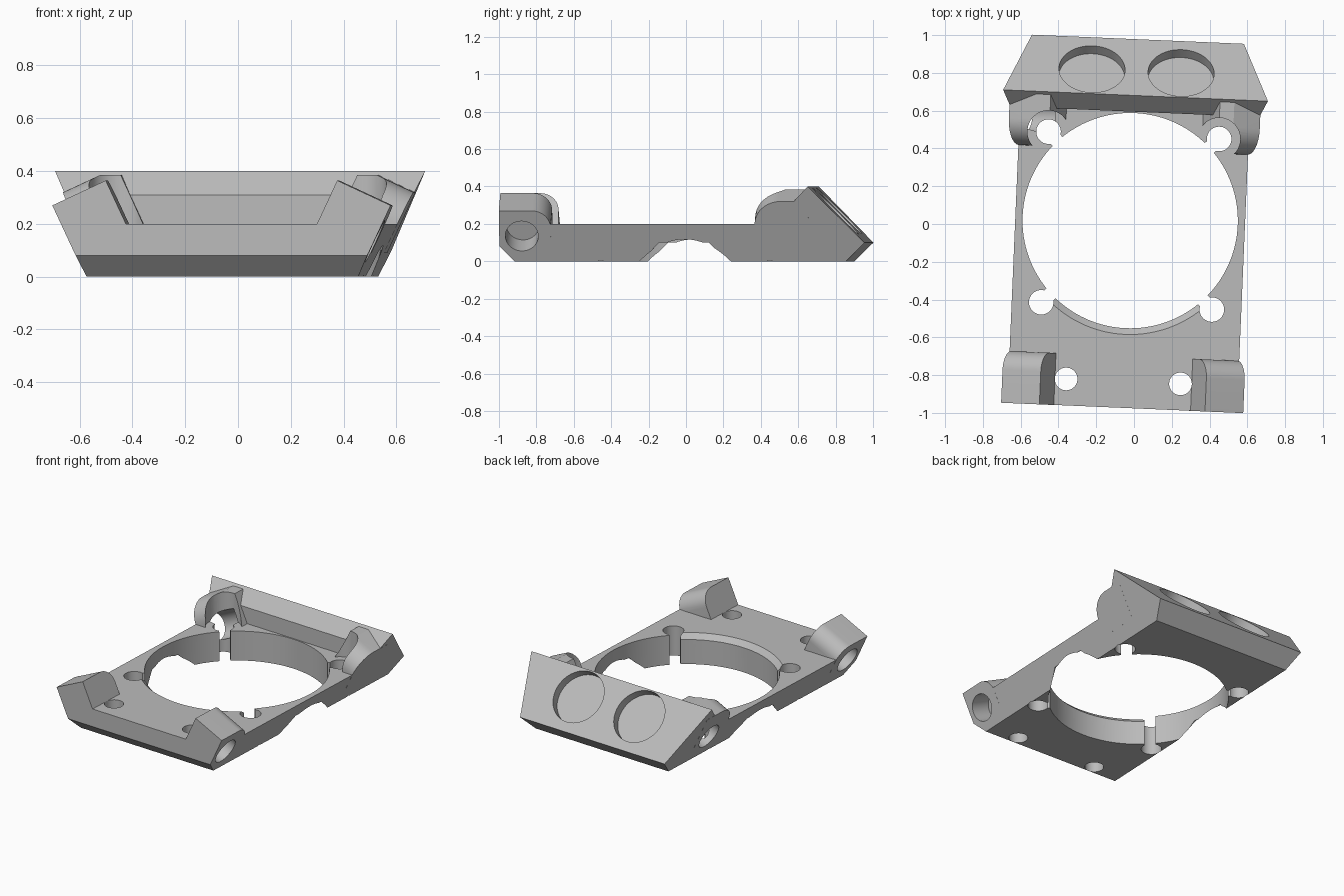
import bpy, bmesh
from math import cos, sin, pi, radians
from mathutils import Matrix, Vector

default = bpy.data.objects.get("Cube")
if default:
    bpy.data.objects.remove(default, do_unlink=True)

grey = bpy.data.materials.new("plain grey")
grey.use_nodes = True
colour = (0.5, 0.5, 0.5, 1)
grey.diffuse_color = colour
grey.node_tree.nodes["Principled BSDF"].inputs["Base Color"].default_value = colour

# Side walls flare outwards; "up" runs along the wall, "inward" is square to it
FLARE = radians(25)
UP = Vector((sin(FLARE), 0, cos(FLARE)))
INWARD = Vector((-cos(FLARE), 0, sin(FLARE)))
FOOT = Vector((0.515, 0, 0))


def on_wall(along, height, depth):
    return FOOT + UP * height + INWARD * depth + Vector((0, along, 0))


def make(name, bm):
    bmesh.ops.recalc_face_normals(bm, faces=bm.faces)
    mesh = bpy.data.meshes.new(name)
    bm.to_mesh(mesh)
    bm.free()
    mesh.materials.append(grey)
    obj = bpy.data.objects.new(name, mesh)
    bpy.context.collection.objects.link(obj)
    return obj


def loft(loop_a, loop_b):
    """Solid between two matching outlines."""
    bm = bmesh.new()
    a = [bm.verts.new(p) for p in loop_a]
    b = [bm.verts.new(p) for p in loop_b]
    bm.faces.new(a)
    bm.faces.new(b[::-1])
    for i in range(len(a)):
        j = (i + 1) % len(a)
        bm.faces.new((a[i], b[i], b[j], a[j]))
    return bm


def rod(start, end, radius, sides=48):
    """Cylinder between two points."""
    start, end = Vector(start), Vector(end)
    axis = end - start
    turn = axis.to_track_quat("Z", "Y").to_matrix().to_4x4()
    bm = bmesh.new()
    bmesh.ops.create_cone(bm, cap_ends=True, segments=sides, radius1=radius,
                          radius2=radius, depth=axis.length,
                          matrix=Matrix.Translation((start + end) / 2) @ turn)
    return bm


def flip(bm, side):
    bmesh.ops.scale(bm, vec=(side, 1, 1), verts=bm.verts)
    return bm


def combine(target, bm, operation="DIFFERENCE"):
    tool = make("tool", bm)
    tool.hide_render = True
    mod = target.modifiers.new("combine", "BOOLEAN")
    mod.operation, mod.solver, mod.object = operation, "EXACT", tool
    bpy.context.view_layer.objects.active = target
    bpy.ops.object.modifier_apply(modifier=mod.name)
    bpy.data.objects.remove(tool, do_unlink=True)


def boss(flat_end, round_end, height, radius, ceiling):
    """Block against the side wall with one rounded upper corner."""
    way = 1 if round_end > flat_end else -1
    outline = [(flat_end, 0.1), (flat_end, height)]
    for i in range(13):
        a = pi / 2 * (1 - i / 12)
        outline.append((round_end + way * radius * (cos(a) - 1),
                        height + radius * (sin(a) - 1)))
    outline.append((round_end, 0.1))
    bm = loft([on_wall(y, s, -0.0005) for y, s in outline],
              [on_wall(y, s, 0.223) for y, s in outline])
    bmesh.ops.bisect_plane(bm, geom=bm.verts[:] + bm.edges[:] + bm.faces[:],
                           plane_co=(0, 0, ceiling), plane_no=(0, 0, 1),
                           clear_outer=True)
    bmesh.ops.holes_fill(bm, edges=[e for e in bm.edges if e.is_boundary])
    return bm


# Plate with notched underside and sloping rear block
profile = [(-0.895, 0), (-0.22, 0), (-0.12, 0.1), (0.145, 0.1), (0.245, 0),
           (0.878, 0), (0.978, 0.1), (0.68, 0.4), (0.594, 0.31),
           (0.594, 0.2), (-0.975, 0.2), (-0.975, 0.08)]
half = [(FOOT.x + z * UP.x / UP.z, y, z) for y, z in profile]
bracket = make("mounting_bracket", loft(half, [(-x, y, z) for x, y, z in half]))

# Corner bosses
for side in (1, -1):
    combine(bracket, flip(boss(-0.9755, -0.70, 0.298, 0.1, 1), side), "UNION")
    combine(bracket, flip(boss(0.68, 0.392, 0.353, 0.14, 0.385), side), "UNION")

# Large opening, with a bevel along its front edge
MID = 0.017
combine(bracket, rod((0, MID, -0.1), (0, MID, 0.6), 0.57, 128))


def sector(radius, z):
    arc = [radians(228 + 84 * i / 40) for i in range(41)]
    return [(0, MID, z)] + [(radius * cos(a), MID + radius * sin(a), z) for a in arc]


combine(bracket, loft(sector(0.543, 0.14), sector(0.643, 0.24)))

# Screw holes open to the large opening, with head clearance at the back
for sx in (1, -1):
    for sy in (1, -1):
        x, y = sx * 0.452, MID + sy * 0.452
        combine(bracket, rod((x, y, -0.1), (x, y, 0.5), 0.065))
        slot = bmesh.new()
        bmesh.ops.create_cube(slot, size=1, matrix=Matrix.Translation((x * 0.9, MID + sy * 0.407, 0.2))
                              @ Matrix.Rotation(sx * sy * pi / 4, 4, "Z")
                              @ Matrix.Diagonal((0.12, 0.07, 0.62, 1)))
        combine(bracket, slot)
        if sy > 0:
            combine(bracket, rod((x, y, 0.2), (x, y, 0.6), 0.112))

for side in (1, -1):
    # Front fixing holes
    combine(bracket, rod((side * 0.303, -0.835, -0.1), (side * 0.303, -0.835, 0.4), 0.06))
    # Blind side sockets
    combine(bracket, flip(rod(on_wall(-0.855, 0.149, -0.1), on_wall(-0.855, 0.149, 0.14), 0.088), side))
    # Round recesses in the rear slope
    centre = Vector((side * 0.236, 0.81, 0.27))
    normal = Vector((0, 1, 1)).normalized()
    combine(bracket, rod(centre - normal * 0.06, centre + normal * 0.1, 0.175, 64))

# Single rear side socket
combine(bracket, flip(rod(on_wall(0.55, 0.149, -0.1), on_wall(0.55, 0.149, 0.17), 0.088), -1))

# Slight turn of the whole part
bracket.data.transform(Matrix.Rotation(radians(-2.45), 4, "Z") @ Matrix.Translation((-0.021, 0, 0)))
bracket.select_set(True)
bpy.context.view_layer.objects.active = bracket
bpy.ops.object.shade_smooth_by_angle(angle=radians(25))
